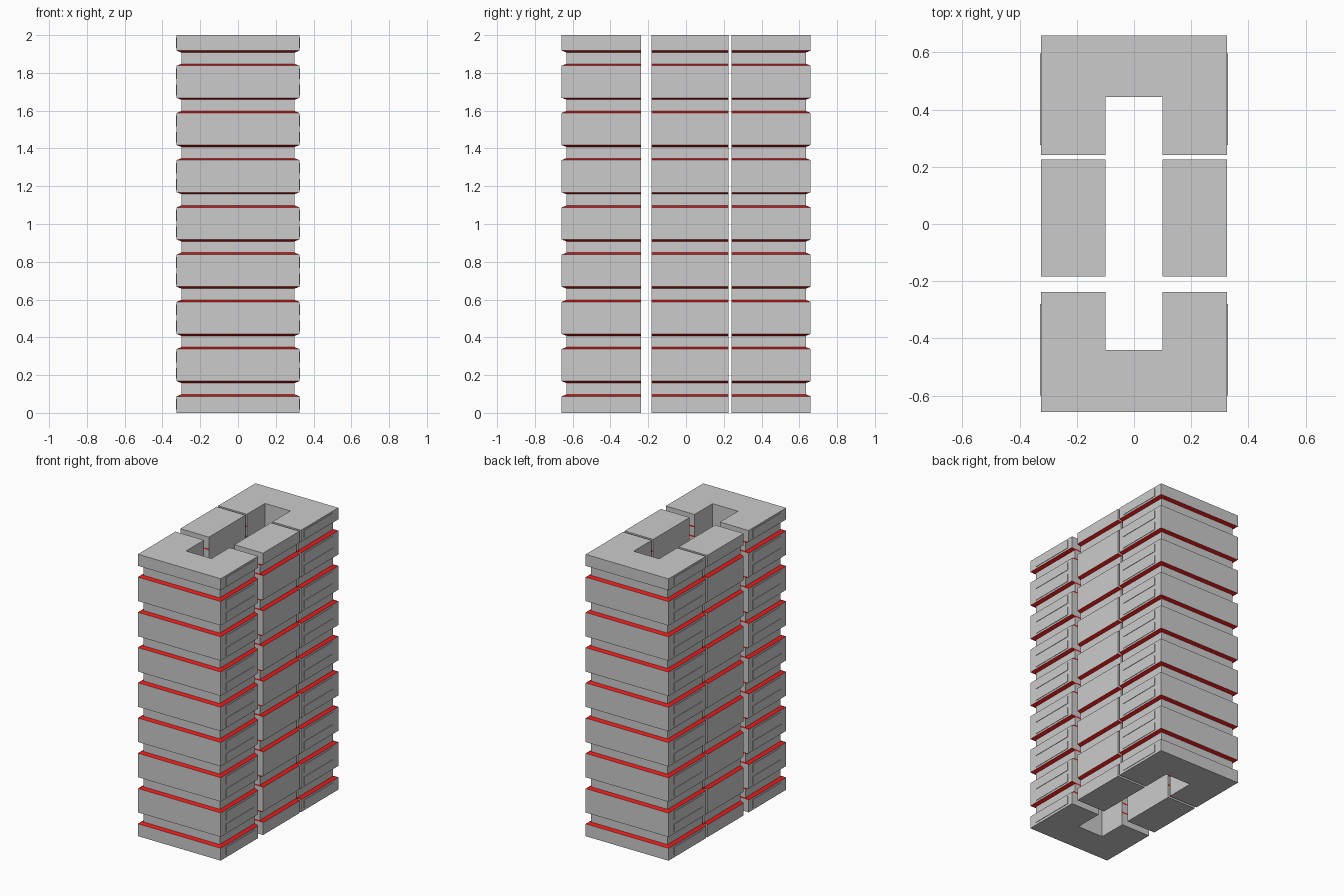
import bpy, bmesh

if "Cube" in bpy.data.objects:
    bpy.data.objects.remove(bpy.data.objects["Cube"])

red = bpy.data.materials.new("red_trim")
red.diffuse_color = (0.8, 0.01, 0.01, 1)
red.use_nodes = True
red.node_tree.nodes["Principled BSDF"].inputs["Base Color"].default_value = red.diffuse_color
grey = bpy.data.materials.new("grey_body")
grey.diffuse_color = (0.8, 0.8, 0.8, 1)
grey.use_nodes = True
grey.node_tree.nodes["Principled BSDF"].inputs["Base Color"].default_value = grey.diffuse_color

W, HOLE, INSET, STEP, FLOORS = 0.325, 0.1, 0.025, 0.25, 8

# height levels: (z, inset); each floor line is a chamfered groove
levels = [(0, 0)]
for i in range(FLOORS):
    z = i * STEP
    levels += [(z + 0.088, 0), (z + 0.098, INSET), (z + 0.158, INSET), (z + 0.168, 0)]
levels.append((2.0, 0))


def tower(name, outline):
    """outline: (x, y, inset x direction, inset y direction), stacked over levels"""
    bm = bmesh.new()
    rings = [[bm.verts.new((x + dx * d, y + dy * d, z)) for x, y, dx, dy in outline]
             for z, d in levels]
    n = len(outline)
    bm.faces.new(rings[0][::-1])
    bm.faces.new(rings[-1])
    for k in range(len(rings) - 1):
        chamfer = levels[k][1] != levels[k + 1][1]
        for a in range(n):
            b = (a + 1) % n
            f = bm.faces.new((rings[k][a], rings[k][b], rings[k + 1][b], rings[k + 1][a]))
            # inner court walls stay grey
            moved = any(outline[a][2:]) or any(outline[b][2:])
            f.material_index = 1 if chamfer and moved else 0
    bmesh.ops.recalc_face_normals(bm, faces=bm.faces)
    finish(name, bm)


def finish(name, bm):
    me = bpy.data.meshes.new(name)
    bm.to_mesh(me)
    bm.free()
    me.materials.append(grey)
    me.materials.append(red)
    bpy.context.collection.objects.link(bpy.data.objects.new(name, me))


# U-shaped end towers
for name, s, near, court, far in (("front_tower", -1, 0.238, 0.44, 0.658),
                                  ("back_tower", 1, 0.242, 0.444, 0.66)):
    tower(name, [(-W, s * far, 1, -s), (W, s * far, -1, -s), (W, s * near, -1, 0),
                 (HOLE, s * near, 0, 0), (HOLE, s * court, 0, 0),
                 (-HOLE, s * court, 0, 0), (-HOLE, s * near, 0, 0), (-W, s * near, 1, 0)])

# straight middle blocks
for name, s in (("left_middle_block", -1), ("right_middle_block", 1)):
    tower(name, [(s * W, -0.183, -s, 0), (s * W, 0.225, -s, 0),
                 (s * HOLE, 0.225, 0, 0), (s * HOLE, -0.183, 0, 0)])

# thin window panels on the sides of the end towers
for side, s in (("left", -1), ("right", 1)):
    for end, y0, y1 in (("front", -0.6, -0.28), ("back", 0.277, 0.597)):
        bm = bmesh.new()
        for i in range(FLOORS):
            for zc in (0.0455, 0.2095):
                box = bmesh.ops.create_cube(bm, size=1)["verts"]
                bmesh.ops.scale(bm, vec=(0.012, y1 - y0, 0.057), verts=box)
                bmesh.ops.translate(bm, vec=(s * (W - 0.003), (y0 + y1) / 2, zc + i * STEP),
                                    verts=box)
        finish(f"{side}_{end}_window_panels", bm)
